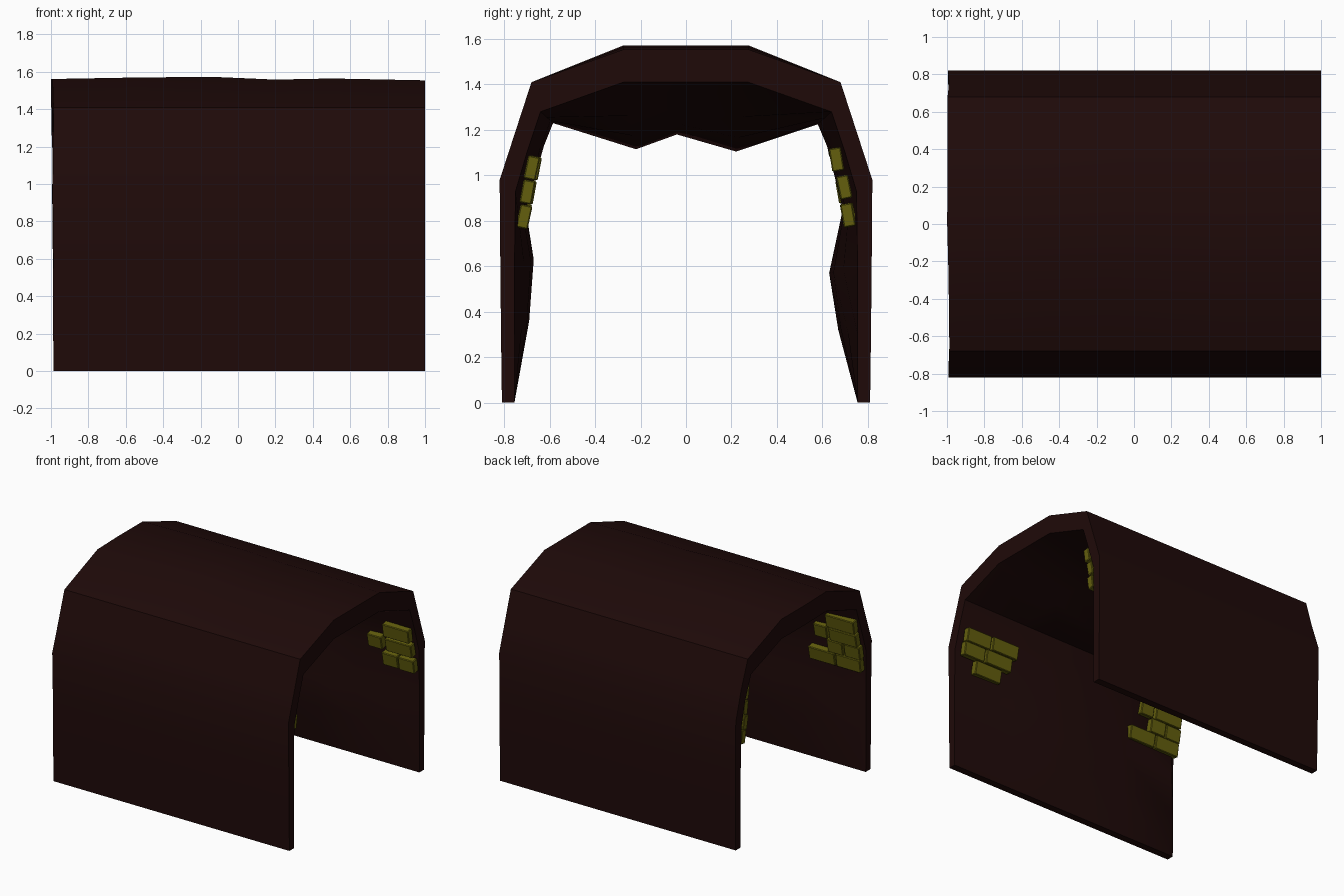
import bpy, bmesh, math, random
from mathutils import Matrix, Vector

random.seed(4)
cube = bpy.data.objects.get("Cube")
if cube:
    bpy.data.objects.remove(cube, do_unlink=True)


def material(name, rgb):
    m = bpy.data.materials.new(name)
    m.use_nodes = True
    m.diffuse_color = (*rgb, 1)
    bsdf = m.node_tree.nodes["Principled BSDF"]
    bsdf.inputs["Base Color"].default_value = (*rgb, 1)
    bsdf.inputs["Roughness"].default_value = 0.9
    return m


def add_object(name, bm, mat, smooth):
    bmesh.ops.recalc_face_normals(bm, faces=bm.faces)
    mesh = bpy.data.meshes.new(name)
    bm.to_mesh(mesh)
    bm.free()
    mesh.materials.append(mat)
    ob = bpy.data.objects.new(name, mesh)
    bpy.context.collection.objects.link(ob)
    if smooth:
        bpy.ops.object.select_all(action="DESELECT")
        ob.select_set(True)
        bpy.context.view_layer.objects.active = ob
        bpy.ops.object.shade_smooth_by_angle(angle=math.radians(30))


rock = material("dark brown rock", (0.0135, 0.003, 0.0027))
ochre = material("olive yellow brick", (0.125, 0.113, 0.004))

# Tunnel profiles as (y, z): outer shell, clean inner rim, bulging inner rock
half_outer = [(0.81, 0), (0.814, 0.3), (0.817, 0.6), (0.82, 0.98),
              (0.75, 1.195), (0.68, 1.41), (0.275, 1.57)]
half_rim = [(0.755, 0), (0.755, 0.3), (0.755, 0.6), (0.75, 0.93),
            (0.70, 1.1), (0.64, 1.28), (0.275, 1.41)]
bulge_back = [(0.755, 0), (0.67, 0.32), (0.63, 0.57), (0.69, 0.85),
              (0.62, 1.13), (0.58, 1.225), (0.22, 1.105)]
bulge_front = [(-0.755, 0), (-0.69, 0.36), (-0.67, 0.63), (-0.705, 0.85),
               (-0.625, 1.13), (-0.585, 1.23), (-0.22, 1.115)]


def arch(half, crown):
    """Full arch from the front foot over the crown to the back foot."""
    return [(-y, z) for y, z in half] + [(0, crown)] + half[::-1]


outer = arch(half_outer, 1.57)
rim = arch(half_rim, 1.41)
bulge = bulge_front + [(-0.04, 1.18)] + bulge_back[::-1]


def section(bm, x, wall, roof, top):
    """Outer and inner arch at x; wall and roof set how far the rock bulges."""
    shell, inside = [], []
    for (yo, zo), (y0, z0), (y1, z1) in zip(outer, rim, bulge):
        dx = random.uniform(0, 0.014) if x < -0.98 and z0 > 0 else 0
        w = wall if z0 < 1 else roof
        shell.append(bm.verts.new((x - dx, yo, zo + (top if zo > 1.5 else 0))))
        inside.append(bm.verts.new((x - dx, y0 + (y1 - y0) * w, z0 + (z1 - z0) * w)))
    return shell, inside


def bridge(bm, a, b):
    for i in range(len(a) - 1):
        bm.faces.new((a[i], a[i + 1], b[i + 1], b[i]))


# Tunnel shell with rough inside walls
sections = [(-0.986, 0, 0, -0.01), (-0.95, 0.4, 0.05, -0.008), (-0.5, 0.6, 0.6, 0),
            (-0.12, 1, 1, 0.002), (0.2, 0.85, 0.8, -0.012),
            (0.5, 0.5, 0.5, -0.006), (1, 0, 0, -0.016)]
bm = bmesh.new()
rings = [section(bm, *s) for s in sections]
for (shell_a, in_a), (shell_b, in_b) in zip(rings, rings[1:]):
    bridge(bm, shell_a, shell_b)
    bridge(bm, in_a, in_b)
    for k in (0, -1):
        bm.faces.new((shell_a[k], shell_b[k], in_b[k], in_a[k]))
for shell, inside in (rings[0], rings[-1]):
    bridge(bm, shell, inside)
add_object("tunnel_shell", bm, rock, True)

# Exposed brick patches: rows of (height, [(start, end) measured from the tunnel mouth])
three_rows = [(1.07, [(0.01, 0.23)]),
              (0.948, [(0.01, 0.23), (0.26, 0.38)]),
              (0.825, [(0.0, 0.13), (0.14, 0.27)])]
wide_rows = [(1.033, [(0.04, 0.25), (0.26, 0.49)]),
             (0.927, [(0.03, 0.21), (0.22, 0.45)]),
             (0.818, [(0.14, 0.37)])]
four_rows = [(1.135, [(0.03, 0.27)]),
             (1.033, [(0.02, 0.25), (0.27, 0.38)]),
             (0.93, [(0.01, 0.14), (0.15, 0.28)]),
             (0.826, [(0.015, 0.22), (0.23, 0.45)])]


def brick_patch(name, side_x, side_y, rows):
    bm = bmesh.new()
    for z, bricks in rows:
        for start, end in bricks:
            y = side_y * (0.717 - 0.2 * (z - 0.82) + random.uniform(-0.006, 0.006))
            x = side_x * (1 - (start + end) / 2)
            tilt = side_y * (0.18 + random.uniform(-0.04, 0.04))
            m = (Matrix.Translation((x, y, z)) @ Matrix.Rotation(tilt, 4, "X")
                 @ Matrix.Diagonal(Vector((end - start, 0.053, 0.103, 1))))
            made = bmesh.ops.create_cube(bm, size=1, matrix=m)["verts"]
            edges = list({e for v in made for e in v.link_edges})
            bmesh.ops.bevel(bm, geom=edges, offset=0.005, segments=1, affect="EDGES")
    add_object(name, bm, ochre, False)


brick_patch("bricks_back_left", 1, 1, three_rows)
brick_patch("bricks_front_left", 1, -1, wide_rows)
brick_patch("bricks_front_right", -1, -1, four_rows)
brick_patch("bricks_back_right", -1, 1, four_rows)
